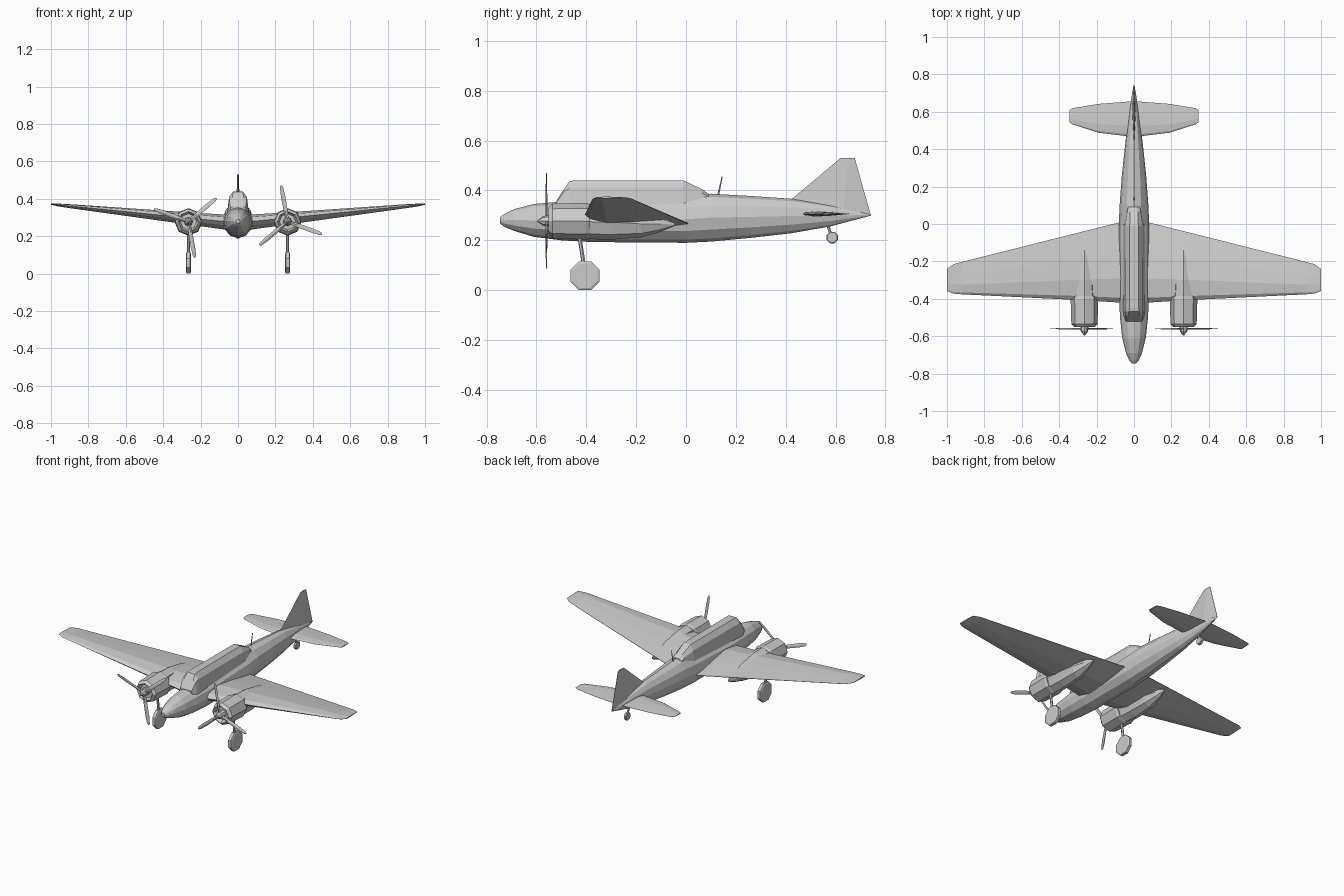
import bpy, bmesh
from math import sin, cos, pi, radians
from mathutils import Vector


def loft(name, rings):
    """Skin a list of equal-length point rings and cap both ends."""
    bm = bmesh.new()
    vs = [[bm.verts.new(p) for p in r] for r in rings]
    n = len(rings[0])
    for a, b in zip(vs, vs[1:]):
        for i in range(n):
            j = (i + 1) % n
            bm.faces.new((a[i], a[j], b[j], b[i]))
    bm.faces.new(vs[0])
    bm.faces.new(vs[-1])
    bmesh.ops.recalc_face_normals(bm, faces=bm.faces)
    me = bpy.data.meshes.new(name)
    bm.to_mesh(me)
    bm.free()
    ob = bpy.data.objects.new(name, me)
    bpy.context.collection.objects.link(ob)
    return ob


def body(name, stations, sides, cx=0.0, phase=0.0):
    """Elliptical body along y; stations are (y, bottom z, top z, half width)."""
    rings = []
    for y, lo, hi, w in stations:
        ang = [2 * pi * i / sides + phase for i in range(sides)]
        rings.append([(cx + w * cos(a), y, (lo + hi) / 2 + (hi - lo) / 2 * sin(a)) for a in ang])
    return loft(name, rings)


def rod(name, p, q, r, r2=None, sides=6):
    """Straight tapered bar between two points."""
    p, q = Vector(p), Vector(q)
    d = (q - p).normalized()
    u = d.orthogonal().normalized()
    v = d.cross(u)
    r2 = r if r2 is None else r2
    ang = [2 * pi * (i + 0.5) / sides for i in range(sides)]
    return loft(name, [[c + (u * cos(a) + v * sin(a)) * s for a in ang]
                       for c, s in ((p, r), (q, r2))])


def wheel(name, x, y, z, r, w, sides=8):
    ang = [2 * pi * (i + 0.5) / sides for i in range(sides)]
    k = r / cos(pi / sides)
    loft(name, [[(x + dx, y + k * s * cos(a), z + k * s * sin(a)) for a in ang]
                for dx, s in ((-w, 0.85), (-w * 0.7, 1), (w * 0.7, 1), (w, 0.85))])


FOIL = [(0, 0), (0.06, 0.3), (0.3, 0.5), (0.6, 0.34), (1, 0.02),
        (1, -0.02), (0.55, -0.38), (0.25, -0.5), (0.05, -0.25)]


def surface(name, half):
    """Full-span wing; half stations are (x, leading y, trailing y, z, drop, thickness)."""
    full = [(-s[0],) + s[1:] for s in reversed(half)] + half[1 if half[0][0] == 0 else 0:]
    return loft(name, [[(x, le + (te - le) * f, z - drop * f + t * h) for f, h in FOIL]
                       for x, le, te, z, drop, t in full])


# Fuselage
body("fuselage", [
    (-0.747, 0.268, 0.292, 0.010), (-0.73, 0.255, 0.305, 0.025), (-0.69, 0.238, 0.325, 0.043),
    (-0.61, 0.214, 0.346, 0.063), (-0.5, 0.2, 0.355, 0.075), (-0.38, 0.193, 0.36, 0.08),
    (0.0, 0.19, 0.378, 0.081), (0.1, 0.195, 0.387, 0.077), (0.26, 0.21, 0.378, 0.065),
    (0.42, 0.228, 0.367, 0.048), (0.58, 0.256, 0.342, 0.028), (0.7, 0.288, 0.314, 0.01),
    (0.742, 0.299, 0.303, 0.002)], 12)

# Canopy
canopy = []
for y, wb, wm, zm, wt, zt in [
        (-0.52, 0.046, 0.04, 0.352, 0.028, 0.358), (-0.49, 0.056, 0.046, 0.395, 0.031, 0.405),
        (-0.468, 0.058, 0.048, 0.408, 0.026, 0.437), (-0.45, 0.058, 0.048, 0.409, 0.025, 0.44),
        (-0.01, 0.058, 0.046, 0.409, 0.023, 0.44), (0.065, 0.046, 0.036, 0.39, 0.02, 0.405),
        (0.09, 0.04, 0.032, 0.375, 0.016, 0.387)]:
    half = [(wb, 0.325), (wm, zm), (wt, zt)]
    canopy.append([(x, y, z) for x, z in half] + [(-x, y, z) for x, z in reversed(half)])
loft("canopy", canopy)

# Wing and tailplane
surface("main_wing", [
    (0.0, -0.425, 0.02, 0.275, 0.012, 0.085), (0.08, -0.42, 0.008, 0.28, 0.012, 0.08),
    (0.265, -0.408, -0.038, 0.298, 0.01, 0.066), (0.92, -0.376, -0.203, 0.364, 0.004, 0.02),
    (0.965, -0.372, -0.215, 0.368, 0.002, 0.014), (1.0, -0.358, -0.24, 0.372, 0.0, 0.007)])
surface("tailplane", [
    (0.0, 0.465, 0.657, 0.306, 0, 0.022), (0.19, 0.488, 0.642, 0.306, 0, 0.018),
    (0.33, 0.533, 0.619, 0.306, 0, 0.01), (0.345, 0.545, 0.608, 0.306, 0, 0.006)])

# Tail fin, tapering to its edges
loft("tail_fin", [
    [(0, 0.42, 0.362), (0.012, 0.63, 0.3), (0.001, 0.742, 0.3), (-0.001, 0.742, 0.3), (-0.012, 0.63, 0.3)],
    [(0, 0.62, 0.53), (0.004, 0.65, 0.53), (0.001, 0.677, 0.53), (-0.001, 0.677, 0.53), (-0.004, 0.65, 0.53)]])

# Engines, propellers and main landing gear on each side
EZ, PY = 0.278, -0.56
for side, sx, turn in (("left", -0.265, 40), ("right", 0.265, 100)):
    body(side + "_engine_cowling", [
        (-0.53, 0.235, 0.321, 0.043), (-0.552, 0.224, 0.332, 0.054), (-0.535, 0.207, 0.347, 0.07),
        (-0.4, 0.203, 0.35, 0.074), (-0.385, 0.207, 0.345, 0.068)], 8, sx)
    body(side + "_nacelle", [
        (-0.4, 0.205, 0.345, 0.06), (-0.3, 0.203, 0.343, 0.058), (-0.18, 0.212, 0.32, 0.048),
        (-0.1, 0.235, 0.295, 0.025), (-0.045, 0.258, 0.27, 0.004)], 8, sx)
    body(side + "_spinner", [
        (-0.595, EZ - 0.004, EZ + 0.004, 0.004), (-0.572, EZ - 0.02, EZ + 0.02, 0.02),
        (-0.525, EZ - 0.024, EZ + 0.024, 0.024)], 8, sx)
    for k in range(3):
        a = radians(turn + 120 * k)
        d, t = Vector((cos(a), 0, sin(a))), Vector((-sin(a), 0.25, cos(a))).normalized()
        nrm = d.cross(t)
        c = Vector((sx, PY, EZ))
        loft(f"{side}_propeller_blade_{k + 1}", [
            [c + d * r + t * w, c + d * r + nrm * h, c + d * r - t * w, c + d * r - nrm * h]
            for r, w, h in ((0.01, 0.008, 0.005), (0.06, 0.011, 0.004), (0.14, 0.012, 0.003),
                            (0.185, 0.009, 0.002), (0.196, 0.004, 0.001))])
    wheel(side + "_main_wheel", sx, -0.405, 0.058, 0.058, 0.013)
    rod(side + "_gear_leg", (sx, -0.405, 0.07), (sx, -0.43, 0.23), 0.008)

# Tail wheel and aerial
wheel("tail_wheel", 0, 0.587, 0.211, 0.023, 0.009)
rod("tail_wheel_leg", (0, 0.585, 0.215), (0, 0.565, 0.27), 0.006)
rod("aerial_mast", (0, 0.128, 0.375), (0, 0.145, 0.456), 0.004, 0.002)
